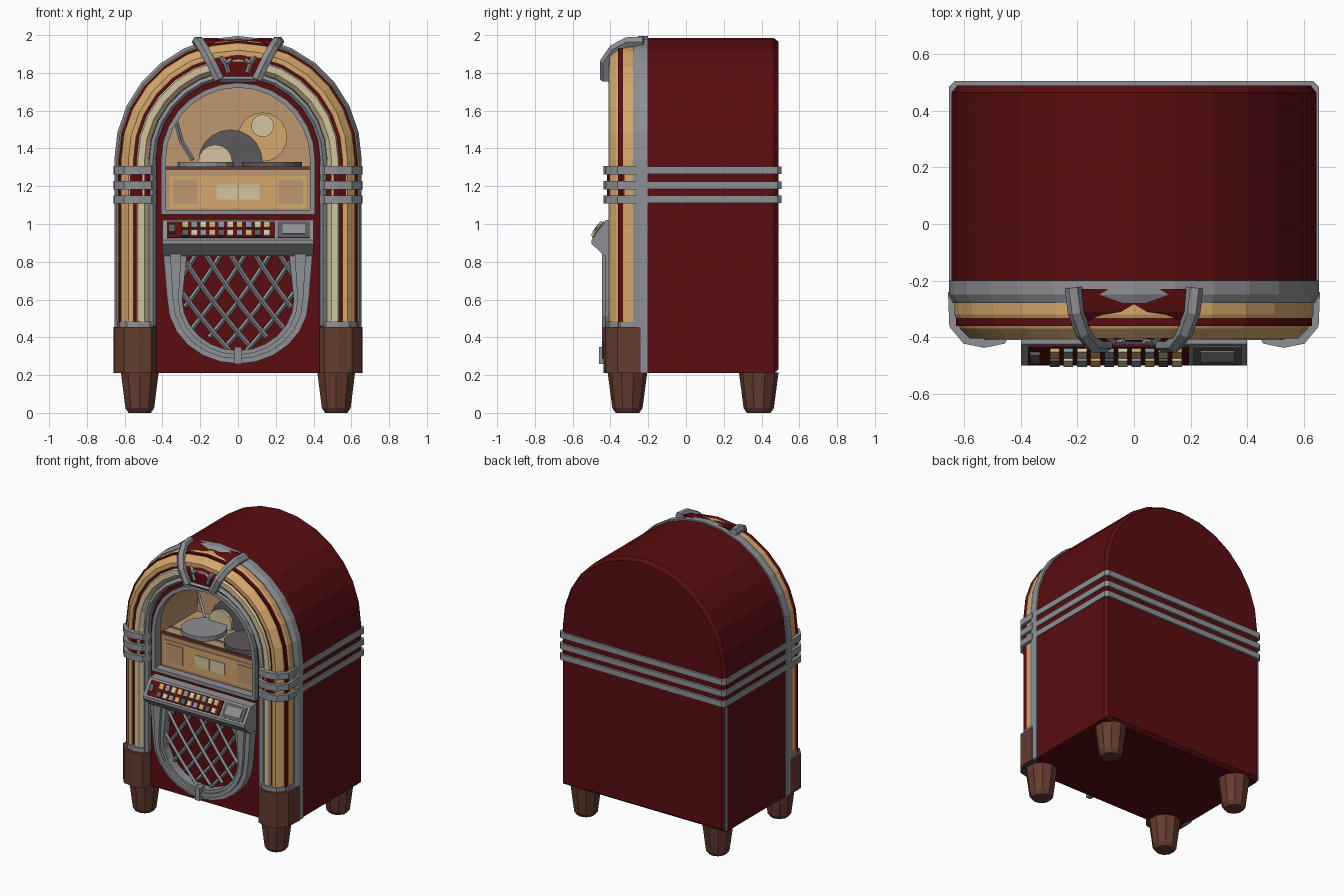
import bpy, bmesh, math
from mathutils import Vector, Matrix

if "Cube" in bpy.data.objects:
    bpy.data.objects.remove(bpy.data.objects["Cube"])

def material(name, rgb):
    m = bpy.data.materials.new(name)
    m.diffuse_color = (*rgb, 1)
    m.use_nodes = True
    m.node_tree.nodes["Principled BSDF"].inputs["Base Color"].default_value = m.diffuse_color
    return m

RED = material("dark red", (0.10, 0.004, 0.005))
CHROME = material("chrome grey", (0.27, 0.28, 0.30))
AMBER = material("amber", (0.66, 0.39, 0.15))
IVORY = material("ivory", (0.66, 0.56, 0.35))
TAN = material("tan", (0.52, 0.31, 0.16))
BROWN = material("brown", (0.13, 0.045, 0.03))
DARK = material("dark grey", (0.11, 0.10, 0.105))
CZ, SEG = 1.34, 14          # arch centre height and segments

def finish(name, bm, mat, flip=False):
    bmesh.ops.remove_doubles(bm, verts=bm.verts, dist=1e-5)
    bmesh.ops.recalc_face_normals(bm, faces=bm.faces)
    if flip:
        bmesh.ops.reverse_faces(bm, faces=bm.faces)
    me = bpy.data.meshes.new(name)
    bm.to_mesh(me)
    bm.free()
    me.materials.append(mat)
    ob = bpy.data.objects.new(name, me)
    bpy.context.collection.objects.link(ob)
    return ob

def arch(r, zb):
    """Round-topped outline, right foot over the top to the left foot."""
    arc = [(r * math.cos(math.pi * i / SEG), CZ + r * math.sin(math.pi * i / SEG)) for i in range(SEG + 1)]
    return [(r, zb)] + arc + [(-r, zb)]

def sweep(name, section, zb, mat, shell=False, flip=False):
    """Section of (radius, y) along the arch; shell makes closed rings with a back cap."""
    bm = bmesh.new()
    rings = [[bm.verts.new((x, y, z)) for x, z in arch(r, zb + (0.645 - r if shell else 0))] for r, y in section]
    n, m = len(rings[0]), len(rings)
    for i in range(m - 1 if shell else m):
        a, b = rings[i], rings[(i + 1) % m]
        for j in range(n if shell else n - 1):
            k = (j + 1) % n
            bm.faces.new((a[j], a[k], b[k], b[j]))
    if shell:
        bm.faces.new(rings[-1])
    else:
        bm.faces.new([r[0] for r in rings])
        bm.faces.new([r[-1] for r in rings])
    return finish(name, bm, mat, flip)

def curve_mesh(name, lines, mat, mapping, cyclic, **settings):
    cu = bpy.data.curves.new(name, 'CURVE')
    for k, v in settings.items():
        setattr(cu, k, v)
    for pts in lines:
        sp = cu.splines.new('POLY')
        sp.points.add(len(pts) - 1)
        for p, q in zip(sp.points, pts):
            p.co = (*q, 1) if len(q) == 3 else (*q, 0, 1)
        sp.use_cyclic_u = cyclic
    tmp = bpy.data.objects.new("tmp", cu)
    bpy.context.collection.objects.link(tmp)
    dg = bpy.context.evaluated_depsgraph_get()
    me = bpy.data.meshes.new_from_object(tmp.evaluated_get(dg))
    bm = bmesh.new()
    bm.from_mesh(me)
    for f in bm.faces:
        f.material_index = 0
        f.smooth = False
    for v in bm.verts:
        v.co = mapping(v.co)
    bpy.data.objects.remove(tmp)
    bpy.data.curves.remove(cu)
    bpy.data.meshes.remove(me)
    return finish(name, bm, mat)

def plate(name, loops, axis, lo, hi, mat):
    """Flat outline with holes, extruded along an axis from lo to hi."""
    c = (lo + hi) / 2
    maps = {'X': lambda v: Vector((v.z + c, v.x, v.y)),
            'Y': lambda v: Vector((v.x, v.z + c, v.y)),
            'Z': lambda v: Vector((v.x, v.y, v.z + c))}
    return curve_mesh(name, loops, mat, maps[axis], True, dimensions='2D', fill_mode='BOTH', extrude=(hi - lo) / 2)

def rod(name, lines, r, mat, res=0):
    return curve_mesh(name, lines, mat, lambda v: v.copy(), False, dimensions='3D', bevel_depth=r,
                      bevel_resolution=res, use_fill_caps=True)

def box(name, loc, size, mat, tilt=0):
    bm = bmesh.new()
    M = Matrix.Translation(loc) @ Matrix.Rotation(tilt, 4, 'X') @ Matrix.Diagonal((*size, 1))
    bmesh.ops.create_cube(bm, size=1, matrix=M)
    return finish(name, bm, mat)

def cone(name, loc, r1, r2, h, mat, n=10, rot=0):
    bm = bmesh.new()
    M = Matrix.Translation(loc) @ Matrix.Rotation(rot, 4, 'X')
    bmesh.ops.create_cone(bm, cap_ends=True, segments=n, radius1=r1, radius2=r2, depth=h, matrix=M)
    return finish(name, bm, mat)

# cabinet shell and front panel with window hole
sweep("cabinet", [(0.645, -0.22), (0.645, 0.465), (0.625, 0.49)], 0.21, RED, shell=True)
plate("front_panel", [arch(0.63, 0.21), arch(0.395, 1.06)], 'Y', -0.36, -0.2, RED)
box("corner_strip", (-0.645, 0.47, 0.66), (0.008, 0.02, 0.88), CHROME)

# chrome rims and two-colour light tubes
sweep("outer_rim", [(0.62, -0.2), (0.655, -0.2), (0.655, -0.25), (0.64, -0.28), (0.62, -0.28)], 0.21, CHROME)
sweep("inner_rim", [(0.435, -0.34), (0.435, -0.39), (0.45, -0.405), (0.47, -0.39), (0.47, -0.34)], 0.46, CHROME)
sweep("ivory_tube", [(0.468, -0.33), (0.472, -0.385), (0.495, -0.41), (0.53, -0.41), (0.54, -0.39), (0.54, -0.33)], 0.46, IVORY)
sweep("tube_divider", [(0.535, -0.33), (0.535, -0.395), (0.56, -0.395), (0.56, -0.33)], 0.46, RED)
sweep("amber_tube", [(0.553, -0.25), (0.553, -0.405), (0.58, -0.405), (0.615, -0.37), (0.635, -0.32), (0.635, -0.25)], 0.46, AMBER)

# window frame and lined recess
plate("window_frame", [arch(0.408, 1.05), arch(0.382, 1.075)], 'Y', -0.39, -0.33, CHROME)
bm = bmesh.new()
front, back = ([bm.verts.new((x, y, z)) for x, z in arch(0.392, 1.062)] for y in (-0.35, 0.1))
for j in range(len(front)):
    k = (j + 1) % len(front)
    bm.faces.new((front[j], front[k], back[k], back[j]))
bm.faces.new(back)
finish("window_lining", bm, TAN, flip=True)

# record player
box("player_deck", (0, -0.105, 1.18), (0.78, 0.40, 0.23), TAN)
box("deck_edge", (0, -0.30, 1.295), (0.77, 0.02, 0.02), BROWN)
box("title_board", (0, -0.308, 1.17), (0.72, 0.008, 0.17), AMBER)
for x in (-0.28, -0.06, 0.06, 0.28):
    inner = abs(x) < 0.1
    box("title_card", (x, -0.314, 1.17), (0.11 if inner else 0.13, 0.008, 0.08 if inner else 0.13), IVORY if inner else TAN)
cone("turntable", (-0.17, -0.14, 1.31), 0.15, 0.15, 0.035, CHROME, 16)
cone("record_stack", (0.18, -0.14, 1.31), 0.16, 0.16, 0.035, DARK, 16)
cone("standing_record", (-0.04, -0.0, 1.33), 0.17, 0.17, 0.02, DARK, 20, math.pi / 2)
cone("record_label", (-0.12, -0.02, 1.33), 0.09, 0.09, 0.02, IVORY, 16, math.pi / 2)
cone("back_disc", (0.13, 0.085, 1.46), 0.13, 0.13, 0.02, AMBER, 20, math.pi / 2)
cone("back_disc_label", (0.13, 0.072, 1.52), 0.06, 0.06, 0.01, IVORY, 14, math.pi / 2)
rod("tone_arm", [[(-0.33, 0.0, 1.55), (-0.30, 0.0, 1.44), (-0.24, -0.03, 1.34)]], 0.012, CHROME)

# bands round the cabinet, wraps over the columns, column bases and caps
def outline(g):
    return [(0.655 + g, -0.24), (0.65 + g, -0.36 - g), (0.60 + g, -0.42 - g), (0.53, -0.435 - g),
            (0.46 - g, -0.42 - g), (0.435 - g, -0.38), (0.435 - g, -0.24)]
for z in (1.13, 1.205, 1.285):
    o = [(0.655, -0.21), (0.655, 0.485), (0.635, 0.505), (-0.635, 0.505), (-0.655, 0.485), (-0.655, -0.21)]
    i = [(0.635, -0.205), (0.635, 0.48), (-0.635, 0.48), (-0.635, -0.205)]
    plate("cabinet_band", [o, i], 'Z', z - 0.02, z + 0.02, CHROME)
for s in (-1, 1):
    def column(name, g, z0, z1, mat):
        plate(name, [[(x * s, y) for x, y in outline(g)]], 'Z', z0, z1, mat)
    for z in (1.13, 1.205, 1.285):
        column("column_band", 0.003, z - 0.022, z + 0.022, CHROME)
    column("band_core", -0.018, 1.12, 1.29, RED)
    column("column_base", 0.003, 0.21, 0.455, BROWN)
    column("column_cap", -0.012, 0.455, 0.485, CHROME)
    for y in (-0.31, 0.385):
        cone("foot", (0.52 * s, y, 0.12), 0.08, 0.105, 0.19, BROWN)
        cone("foot_tip", (0.52 * s, y, 0.0125), 0.062, 0.08, 0.025, BROWN)

# crown keystone between two curved clips
crown = plate("crown_panel", [[(-0.23, 1.985), (-0.31, 1.97), (-0.38, 1.92), (-0.415, 1.85), (-0.415, 1.775), (-0.23, 1.775)]],
              'X', -1, 1, RED)
for v in crown.data.vertices:
    v.co.x *= 0.09 + (v.co.z - 1.775) * 0.45
for s in (-1, 1):
    rod("crown_clip", [[(x * s, y, z) for x, y, z in ((0.215, -0.225, 1.965), (0.205, -0.31, 1.963), (0.18, -0.38, 1.925),
        (0.145, -0.425, 1.86), (0.10, -0.425, 1.765))]], 0.03, CHROME, 1)
    rod("crown_ornament", [[(0.05 * s, -0.42, 1.80), (0.065 * s, -0.42, 1.85), (0.09 * s, -0.40, 1.885)],
                           [(0.065 * s, -0.42, 1.85), (0.035 * s, -0.415, 1.87)]], 0.012, CHROME)
rod("crown_foot", [[(-0.10, -0.41, 1.768), (0.10, -0.41, 1.768)]], 0.018, CHROME)

# sloped control desk with keys
plate("control_desk", [[(-0.35, 1.02), (-0.425, 1.02), (-0.5, 0.915), (-0.5, 0.895), (-0.43, 0.83), (-0.35, 0.83)]],
      'X', -0.4, 0.4, CHROME)
TILT = math.atan2(0.105, 0.075)
def on_desk(name, x, t, w, l, h, mat):
    n = Vector((0, -0.814, 0.581)) * (h / 2 - 0.002)
    box(name, Vector((x, -0.425 - 0.075 * t, 1.02 - 0.105 * t)) + n, (w, l, h), mat, TILT)
on_desk("key_bed", -0.09, 0.5, 0.57, 0.105, 0.008, RED)
on_desk("coin_plate", 0.295, 0.5, 0.17, 0.105, 0.008, DARK)
on_desk("coin_slot", 0.295, 0.5, 0.12, 0.06, 0.014, CHROME)
on_desk("reject_key", -0.35, 0.5, 0.035, 0.05, 0.024, DARK)
for i in range(10):
    x = -0.28 + i * 0.048
    on_desk("upper_key", x, 0.30, 0.034, 0.04, 0.022, (AMBER, CHROME, IVORY)[i % 3])
    on_desk("lower_key", x, 0.72, 0.034, 0.035, 0.022, (DARK, IVORY, CHROME, AMBER)[i % 4])

# speaker grille: U-shaped frame with curved lattice
def u_shape(rx, rz, top):
    arc = [(rx * math.cos(a), 0.6 + rz * math.sin(a)) for a in (-math.pi * i / 12 for i in range(13))]
    return [(top, 0.84)] + arc + [(-top, 0.84)]
outer, inner = u_shape(0.375, 0.34, 0.395), u_shape(0.295, 0.27, 0.27)
plate("grille_frame", [outer + inner[::-1]], 'Y', -0.425, -0.34, CHROME)
outer, inner = u_shape(0.345, 0.315, 0.36), u_shape(0.315, 0.29, 0.30)
plate("grille_ridge", [outer + inner[::-1]], 'Y', -0.445, -0.42, CHROME)
box("grille_clasp", (0, -0.43, 0.305), (0.035, 0.06, 0.09), CHROME)
bars = []
for i in range(7):
    pts = []
    for k in range(14):
        d = k * 0.04
        x, z = -0.56 + i * 0.13 + 0.6 * d + 0.3 * d * d, 0.84 - d
        if abs(x) < 0.3 and (z > 0.6 or (x / 0.31) ** 2 + ((z - 0.6) / 0.285) ** 2 < 1):
            pts.append((x, z))
    if len(pts) > 1:
        bars += [[(s * x, -0.385 - 0.008 * s, z) for x, z in pts] for s in (-1, 1)]
rod("grille_lattice", bars, 0.013, CHROME)
